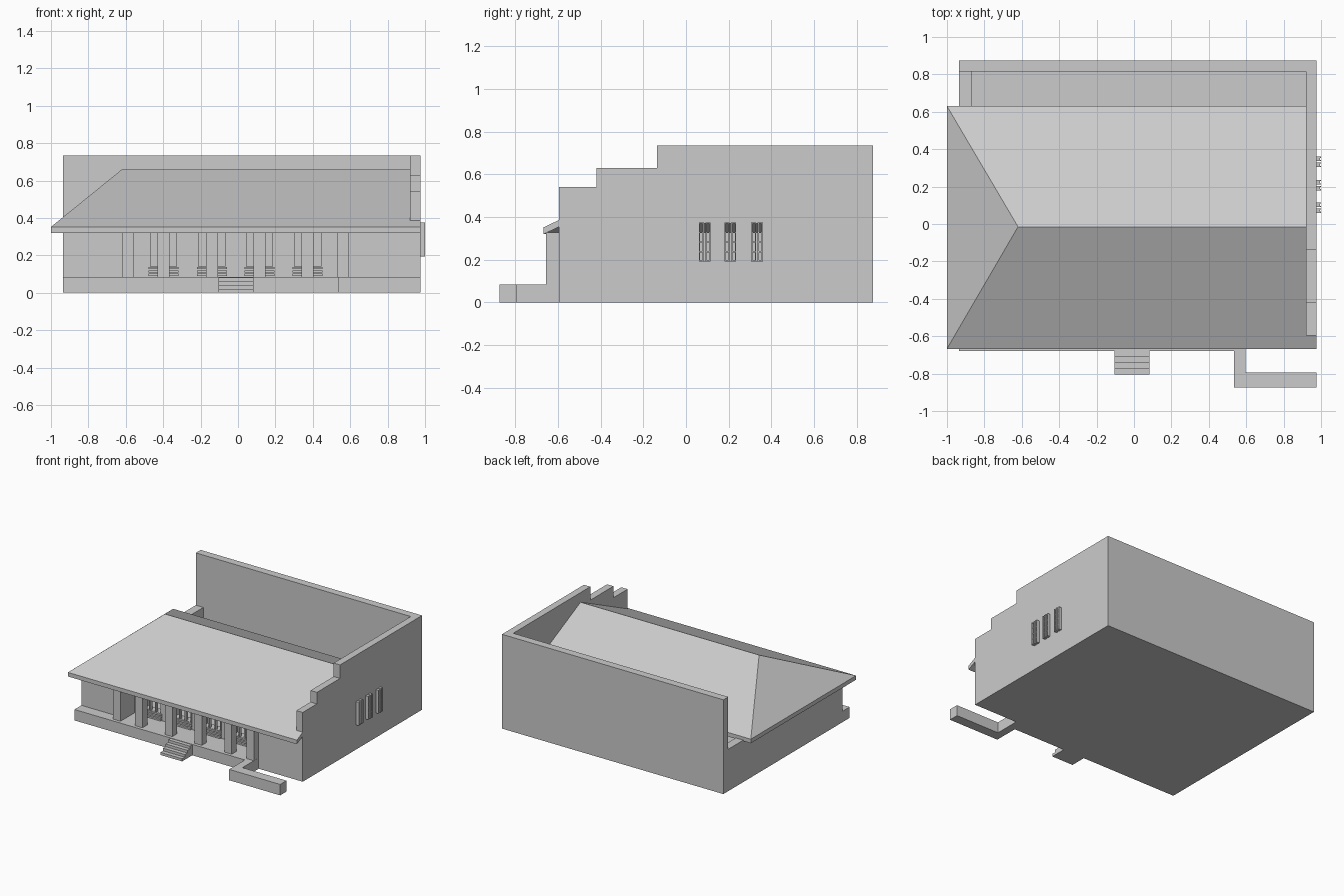
import bpy, bmesh

cube = bpy.data.objects.get("Cube")
if cube:
    bpy.data.objects.remove(cube, do_unlink=True)

# One plain grey for the whole building
grey = bpy.data.materials.new("plain grey")
grey.use_nodes = True
COLOUR = (0.6, 0.6, 0.6, 1)
grey.diffuse_color = COLOUR
grey.node_tree.nodes["Principled BSDF"].inputs["Base Color"].default_value = COLOUR


def finish(name, bm):
    bmesh.ops.recalc_face_normals(bm, faces=bm.faces)
    mesh = bpy.data.meshes.new(name)
    bm.to_mesh(mesh)
    bm.free()
    mesh.materials.append(grey)
    obj = bpy.data.objects.new(name, mesh)
    bpy.context.collection.objects.link(obj)
    return obj


def add_box(bm, x, y, z):
    verts = bmesh.ops.create_cube(bm, size=1)["verts"]
    for v in verts:
        for i, (lo, hi) in enumerate((x, y, z)):
            v.co[i] = lo if v.co[i] < 0 else hi


def boxes(name, *items):
    bm = bmesh.new()
    for item in items:
        add_box(bm, *item)
    return finish(name, bm)


def prism(name, points, offset):
    bm = bmesh.new()
    face = bm.faces.new([bm.verts.new(p) for p in points])
    moved = bmesh.ops.extrude_face_region(bm, geom=[face])["geom"]
    # Keep the starting face as the second cap
    for v in [g for g in moved if isinstance(g, bmesh.types.BMVert)]:
        v.co = [a + b for a, b in zip(v.co, offset)]
    bm.faces.ensure_lookup_table()
    if not face.is_valid:
        bmesh.ops.holes_fill(bm, edges=bm.edges)
    return finish(name, bm)


def cut(target, cutter):
    cutter.hide_render = True
    mod = target.modifiers.new("openings", "BOOLEAN")
    mod.object = cutter
    mod.solver = "EXACT"
    bpy.context.view_layer.objects.active = target
    bpy.ops.object.modifier_apply(modifier=mod.name)
    bpy.data.objects.remove(cutter, do_unlink=True)


LEFT, RIGHT, INNER, FLOOR = -0.935, 0.975, 0.92, 0.085
WING, RECESS, BACK = -0.595, -0.48, 0.875

# Floor slab and raised porch
boxes("floor_slab", ((LEFT, RIGHT), (WING, BACK), (0, FLOOR)))
boxes("porch", ((LEFT, 0.535), (-0.68, WING), (0, FLOOR)))

# Outer walls
boxes("back_wall", ((LEFT, INNER), (0.815, BACK), (FLOOR, 0.735)))
boxes("left_wall", ((LEFT, -0.87), (WING, 0.815), (FLOOR, 0.327)))
side = prism("stepped_wall", [(INNER, y, z) for y, z in (
    (WING, 0), (BACK, 0), (BACK, 0.735), (-0.135, 0.735), (-0.135, 0.63),
    (-0.42, 0.63), (-0.42, 0.54), (WING, 0.54))], (RIGHT - INNER, 0, 0))

# Narrow side windows: twin slots with a projecting ladder frame
for n, y in enumerate((0.0875, 0.2075, 0.3325)):
    frame = []
    cut(side, boxes("slot_cutter", ((0.9, 1.1), (y - 0.026, y + 0.026), (0.195, 0.37))))
    for s in (-1, 1):
        c = y + s * 0.0155
        for e in (-1, 1):
            b = c + e * 0.009
            frame.append(((0.965, 1.0), (b - 0.003, b + 0.003), (0.193, 0.375)))
        for z in (0.193, 0.235, 0.28, 0.325, 0.369):
            frame.append(((0.965, 0.995), (c - 0.01, c + 0.01), (z, z + 0.006)))
    boxes("side_window_%d" % (n + 1), *frame)

# Front wings and the recessed porch wall
boxes("left_wing", ((LEFT, -0.555), (WING, RECESS), (FLOOR, 0.345)))
boxes("right_wing", ((0.53, INNER), (WING, RECESS), (FLOOR, 0.345)))
front = boxes("porch_wall", ((LEFT, INNER), (RECESS, -0.42), (FLOOR, 0.4)))

# Porch windows with stepped sills, centred behind the inner columns
centres = (-0.3975, -0.14, 0.115, 0.3725)
for n, c in enumerate(centres):
    cut(front, boxes("window_cutter", ((c - 0.08, c + 0.08), (-0.6, -0.3), (0.14, 0.33))))
    parts = [((b - 0.005, b + 0.005), (RECESS - 0.005, RECESS + 0.02), (0.14, 0.33))
             for b in (c - 0.075, c - 0.025, c + 0.025, c + 0.075)]
    for i, z in enumerate((0.09, 0.108, 0.126)):
        parts.append(((c - 0.08, c + 0.08), (RECESS - 0.02 + i * 0.005, RECESS + 0.02), (z, z + 0.012)))
    boxes("porch_window_%d" % (n + 1), *parts)

# Porch columns
for n, c in enumerate((-0.5875,) + centres + (0.5625,)):
    boxes("column_%d" % (n + 1), ((c - 0.032, c + 0.032), (-0.655, WING), (FLOOR, 0.328)))

# Front steps
boxes("front_steps", *[((-0.105, 0.082), (-0.805 + 0.032 * i, -0.68), (0.0205 * i, 0.0205 * (i + 1)))
                       for i in range(4)])

# Low garden wall turning the corner
prism("garden_wall", [(x, y, 0) for x, y in (
    (0.535, WING), (0.535, -0.873), (RIGHT, -0.873), (RIGHT, -0.795),
    (0.595, -0.795), (0.595, WING))], (0, 0, FLOOR))

# Hipped roof slab, notched round the stepped wall
EAVE, RIDGE, FRONT, REAR, MID = 0.352, 0.66, -0.667, 0.63, -0.015
notch = EAVE + (RIDGE - EAVE) * (WING - FRONT) / (MID - FRONT)
bm = bmesh.new()
fl, fr, nr, ni, rr, rl, br, bl = [bm.verts.new(p) for p in (
    (-1, FRONT, EAVE), (RIGHT, FRONT, EAVE), (RIGHT, WING, notch), (INNER, WING, notch),
    (INNER, MID, RIDGE), (-0.62, MID, RIDGE), (INNER, REAR, EAVE), (-1, REAR, EAVE))]
top = [bm.faces.new(f) for f in ((fl, fr, nr, ni, rr, rl), (rl, rr, br, bl), (fl, rl, bl))]
copy = bmesh.ops.duplicate(bm, geom=top + [fl, fr, nr, ni, rr, rl, br, bl])
for old, new in copy["vert_map"].items():
    if old in (fl, fr, nr, ni, rr, rl, br, bl):
        new.co.z = old.co.z - 0.032
bmesh.ops.bridge_loops(bm, edges=[e for e in bm.edges if e.is_boundary])
finish("hipped_roof", bm)
